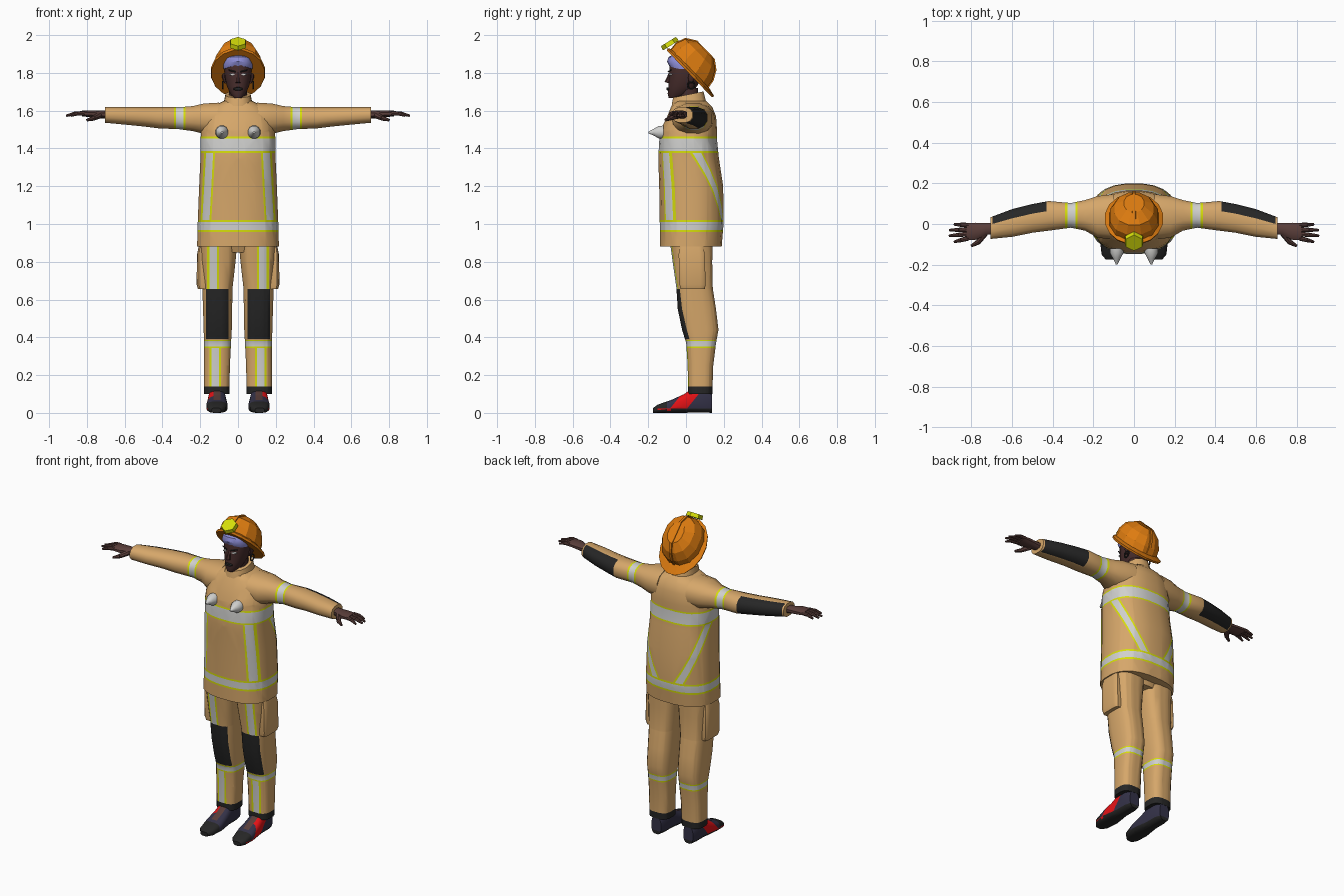
import bpy, bmesh, math
from mathutils import Vector, Matrix

if "Cube" in bpy.data.objects:
    bpy.data.objects.remove(bpy.data.objects["Cube"])

# ---- palette (linear values) ----
def lin(*rgb):
    return [(c / 255 / 12.92) if c < 11 else ((c / 255 + 0.055) / 1.055) ** 2.4 for c in rgb] + [1]

COLOURS = {"tan": lin(214, 167, 106), "silver": lin(208, 208, 206), "yellow": lin(214, 222, 10),
           "orange": lin(222, 124, 16), "black": lin(38, 38, 38), "skin": lin(90, 62, 58),
           "face_skin": lin(70, 44, 43), "navy": lin(52, 50, 72), "red": lin(230, 18, 22),
           "lavender": lin(142, 142, 216)}
MATS = []
for key, col in COLOURS.items():
    m = bpy.data.materials.new(key)
    m.diffuse_color = col
    m.use_nodes = True
    m.node_tree.nodes["Principled BSDF"].inputs["Base Color"].default_value = m.diffuse_color
    MATS.append(m)
IDX = {k: i for i, k in enumerate(COLOURS)}

# ---- helpers ----
def loft(rings, axis="z", n=16, p=2.4, colour="tan"):
    """Skin rounded sections (pos, a0, a1, b0, b1) stacked along an axis."""
    bm = bmesh.new()
    loops = []
    for pos, a0, a1, b0, b1 in rings:
        row = []
        for i in range(n):
            t = 2 * math.pi * (i + 0.5) / n
            c, s = math.cos(t), math.sin(t)
            a = (a0 + a1) / 2 + (a1 - a0) / 2 * math.copysign(abs(c) ** (2 / p), c)
            b = (b0 + b1) / 2 + (b1 - b0) / 2 * math.copysign(abs(s) ** (2 / p), s)
            row.append(bm.verts.new({"z": (a, b, pos), "x": (pos, a, b), "y": (a, pos, b)}[axis]))
        loops.append(row)
    for r0, r1 in zip(loops, loops[1:]):
        for i in range(n):
            j = (i + 1) % n
            bm.faces.new((r0[i], r0[j], r1[j], r1[i]))
    bm.faces.new(loops[0])
    bm.faces.new(loops[-1])
    bmesh.ops.recalc_face_normals(bm, faces=bm.faces)
    for f in bm.faces:
        f.material_index = IDX[colour]
    return bm

def sym(rings):
    """Sections (z, half_width, y0, y1) centred on x = 0."""
    return [(z, -h, h, y0, y1) for z, h, y0, y1 in rings]

def tube(p0, p1, r0, r1, n=8, colour="skin", bm=None):
    bm = bm or bmesh.new()
    p0, p1 = Vector(p0), Vector(p1)
    d = p1 - p0
    mat = Matrix.Translation((p0 + p1) / 2) @ d.to_track_quat("Z", "Y").to_matrix().to_4x4()
    old = set(bm.faces)
    bmesh.ops.create_cone(bm, cap_ends=True, segments=n, radius1=r0, radius2=r1, depth=d.length, matrix=mat)
    for f in bm.faces:
        if f not in old:
            f.material_index = IDX[colour]
    return bm

def cut(bm, co, no):
    bmesh.ops.bisect_plane(bm, geom=bm.verts[:] + bm.edges[:] + bm.faces[:], dist=1e-5,
                           plane_co=co, plane_no=no)

def paint(bm, colour, rule):
    bm.normal_update()
    for f in bm.faces:
        if rule(f.calc_center_median(), f.normal):
            f.material_index = IDX[colour]

def stripe(bm, co, no, half, rule=lambda c: True, edge=0.35):
    """Reflective tape: silver with a yellow border on both sides."""
    co, no = Vector(co), Vector(no).normalized()
    inner = half * (1 - edge)
    for d in (-half, -inner, inner, half):
        cut(bm, co + no * d, no)
    paint(bm, "yellow", lambda c, n: abs((c - co).dot(no)) < half and rule(c))
    paint(bm, "silver", lambda c, n: abs((c - co).dot(no)) < inner and rule(c))

def finish(bm, name, mirror=False, angle=40):
    me = bpy.data.meshes.new(name)
    bm.to_mesh(me)
    bm.free()
    for m in MATS:
        me.materials.append(m)
    ob = bpy.data.objects.new(name, me)
    bpy.context.collection.objects.link(ob)
    bpy.ops.object.select_all(action="DESELECT")
    ob.select_set(True)
    bpy.context.view_layer.objects.active = ob
    if angle:
        bpy.ops.object.shade_smooth_by_angle(angle=math.radians(angle))
    if mirror:
        ob.modifiers.new("Mirror", "MIRROR").use_mirror_merge = False
    return ob

X, Y, Z = (1, 0, 0), (0, 1, 0), (0, 0, 1)

# ---- jacket body with reflective tape ----
bm = loft(sym([(.88, .218, -.14, .19), (1.0, .215, -.14, .2), (1.2, .207, -.143, .198),
               (1.35, .2, -.148, .175), (1.45, .2, -.142, .165), (1.5, .195, -.135, .165),
               (1.57, .18, -.10, .16), (1.62, .14, -.08, .14), (1.65, .08, -.06, .11)]), n=24, p=2.5)
stripe(bm, (0, 0, .99), Z, .032)
stripe(bm, (0, 0, 1.42), Z, .043, edge=.22)
between = lambda c: 1.022 < c.z < 1.377
for s in (1, -1):
    stripe(bm, (s * .16, 0, 1.2), (s, 0, .055), .029, lambda c: between(c) and c.y < 0)
    stripe(bm, (s * .2, .06, 1.38), (s, -1, -.694), .027, lambda c: between(c) and c.y > 0 and c.x * s > 0)
finish(bm, "jacket")

# ---- collar, higher at the back ----
bm = loft(sym([(1.6, .085, -.085, .115), (1.665, .072, -.075, .1), (1.685, .068, -.07, .095)]), n=12)
for v in bm.verts:
    v.co.z += .2 * (v.co.y - .01)
finish(bm, "collar")

# ---- sleeves with arm band and elbow pad ----
bm = loft([(.10, -.08, .15, 1.47, 1.645), (.18, -.07, .14, 1.475, 1.64), (.24, -.035, .12, 1.49, 1.626),
           (.31, -.02, .105, 1.50, 1.62), (.42, -.035, .115, 1.505, 1.62), (.5, -.045, .1, 1.515, 1.62),
           (.6, -.065, .075, 1.525, 1.62), (.705, -.075, .035, 1.535, 1.62)], "x", n=12)
stripe(bm, (.308, 0, 0), X, .031)
cut(bm, (.43, 0, 0), X)
cut(bm, (.695, 0, 0), X)
paint(bm, "black", lambda c, n: .43 < c.x < .695 and n.y > .25)
finish(bm, "sleeve", True)

# ---- chest cones ----
finish(loft([(-.12, .05, .12, 1.45, 1.522), (-.145, .052, .118, 1.452, 1.52),
             (-.17, .066, .104, 1.467, 1.505), (-.198, .08, .09, 1.48, 1.49)], "y", 12, 2, "silver"),
       "chest_cone", True)

# ---- hands ----
bm = loft([(.68, -.05, .01, 1.555, 1.6), (.73, -.055, .005, 1.56, 1.6), (.78, -.08, .008, 1.565, 1.602),
           (.825, -.082, .006, 1.57, 1.6)], "x", 10, colour="skin")
for y, tip_x, tip_y in ((-.07, .885, -.088), (-.049, .91, -.058), (-.028, .908, -.03), (-.006, .885, -.002)):
    mid = ((.815 + tip_x) / 2, (y + tip_y) / 2, 1.585)
    tube((.815, y, 1.586), mid, .012, .0105, bm=bm)
    tube(mid, (tip_x, tip_y, 1.573), .0105, .006, bm=bm)
tube((.735, -.045, 1.575), (.765, -.088, 1.56), .018, .013, bm=bm)
tube((.765, -.088, 1.56), (.8, -.108, 1.55), .013, .007, bm=bm)
finish(bm, "hand", True)

# ---- trouser legs with knee pad, tape and black cuff ----
bm = loft([(.10, .045, .18, .01, .14), (.25, .042, .18, .008, .145), (.37, .036, .18, 0, .16),
           (.44, .032, .183, -.022, .173), (.55, .03, .186, -.045, .16), (.66, .028, .19, -.052, .143),
           (.8, .012, .2, -.072, .14), (.93, .0, .205, -.09, .145)], n=16, p=3)
stripe(bm, (0, 0, .365), Z, .022)
for z in (.14, .39, .655):
    cut(bm, (0, 0, z), Z)
front = lambda c: c.y < .045
stripe(bm, (.132, 0, 0), X, .031, lambda c: front(c) and c.z > .655)
stripe(bm, (.12, 0, 0), X, .031, lambda c: front(c) and .14 < c.z < .343)
for x in (.05, .17):
    cut(bm, (x, 0, 0), X)
paint(bm, "black", lambda c, n: c.z < .14 or (front(c) and .39 < c.z < .655 and .05 < c.x < .17))
finish(bm, "trouser_leg", True)

# ---- trouser seat under the jacket and cargo pockets ----
finish(loft(sym([(.85, .09, -.06, .13), (.95, .2, -.1, .15)])), "trouser_seat")
finish(loft([(.655, .16, .212, -.03, .1), (.68, .16, .22, -.035, .105), (.84, .17, .217, -.04, .1),
             (.9, .17, .205, -.03, .09)], n=12, p=5), "cargo_pocket", True)

# ---- shoes ----
bm = loft([(-.174, .09, .14, 0, .026), (-.15, .066, .16, 0, .044), (-.08, .054, .168, 0, .068),
           (-.01, .06, .162, 0, .1), (.03, .065, .157, 0, .13), (.1, .065, .157, 0, .13),
           (.138, .078, .145, 0, .105)], "y", 16, 3, "navy")
cut(bm, (0, 0, .022), Z)
cut(bm, (0, -.1, 0), Y)
for d in (-.045, .045):
    cut(bm, (0, -.01 + d, .06), (0, 1, -.8))
for x in (.092, .13):
    cut(bm, (x, 0, 0), X)
paint(bm, "skin", lambda c, n: .092 < c.x < .13 and -.07 < c.y < .03 and n.z > .2)
paint(bm, "red", lambda c, n: c.x > .13 and abs(c.y + .01 - .8 * (c.z - .06)) < .045)
paint(bm, "black", lambda c, n: c.z < .022 or c.y < -.1)
paint(bm, "red", lambda c, n: c.x > .13 and -.15 < c.y < -.08 and c.z < .022 and n.z > -.5)
finish(bm, "shoe", True)

# ---- head, neck and hair ----
finish(loft(sym([(1.6, .05, -.035, .07), (1.72, .048, -.035, .065)]), n=12, colour="face_skin"), "neck")
finish(loft(sym([(1.668, .022, -.092, -.04), (1.69, .042, -.098, .03), (1.73, .06, -.094, .06),
                 (1.78, .071, -.09, .085), (1.84, .074, -.09, .09), (1.88, .066, -.08, .08),
                 (1.9, .04, -.05, .05)]), n=16, p=2.2, colour="face_skin"), "head")
bm = loft(sym([(1.835, .077, -.088, .085), (1.86, .078, -.1, .085), (1.885, .07, -.092, .07),
               (1.9, .045, -.06, .05)]), n=14, colour="lavender")
for v in bm.verts:
    v.co.z -= 5 * max(abs(v.co.x) - .02, 0) ** 2
finish(bm, "hair")

# ---- face details ----
bm = tube((0, -.083, 1.8), (0, -.1, 1.748), .007, .014, 6, "face_skin")
finish(bm, "nose")
finish(loft([(-.102, -.024, .024, 1.708, 1.722), (-.09, -.026, .026, 1.704, 1.726)], "y", 8, 2, "black"), "lips")
finish(loft([(-.09, .018, .042, 1.786, 1.797), (-.07, .018, .046, 1.784, 1.799)], "y", 8, 2, "silver"), "eye", True)
bm = tube((.014, -.094, 1.806), (.05, -.08, 1.815), .004, .003, 6, "black")
finish(bm, "eyebrow", True)
finish(loft([(1.745, .06, .073, .015, .035), (1.775, .065, .085, .01, .045), (1.8, .065, .083, .015, .045)],
            n=8, colour="face_skin"), "ear", True)
bm = bmesh.new()
ring = [(.08, .028 + .018 * math.cos(i * math.pi / 5), 1.735 + .02 * math.sin(i * math.pi / 5)) for i in range(10)]
for a, b in zip(ring, ring[1:] + ring[:1]):
    tube(a, b, .004, .004, 6, "black", bm)
finish(bm, "earring", True)

# ---- helmet, tilted back ----
TILT = Matrix.Translation((0, .015, 1.815)) @ Matrix.Rotation(math.radians(-46), 4, "X")
dome = [(0, .124, -.145, .14), (.05, .122, -.152, .13), (.1, .098, -.135, .1), (.135, .05, -.08, .05)]
bm = loft(sym(dome), n=12, p=2.2, colour="orange")
bm.transform(TILT)
finish(bm, "helmet_dome", angle=0)
bm = loft(sym([(-.012, .142, -.158, .19), (0, .146, -.165, .198), (.012, .124, -.145, .145)]), n=16, p=2,
          colour="orange")
bm.transform(TILT)
finish(bm, "helmet_brim", angle=0)
bm = loft(sym([(z + .005, .01, y0 - .004, y1 + .005) for z, h, y0, y1 in dome]), n=8, p=6, colour="orange")
bm.transform(TILT)
finish(bm, "helmet_ridge", angle=0)

# ---- helmet badge ----
finish(tube((0, -.08, 1.945), (0, -.093, 1.966), .05, .046, 6, "yellow"), "helmet_badge", angle=0)
